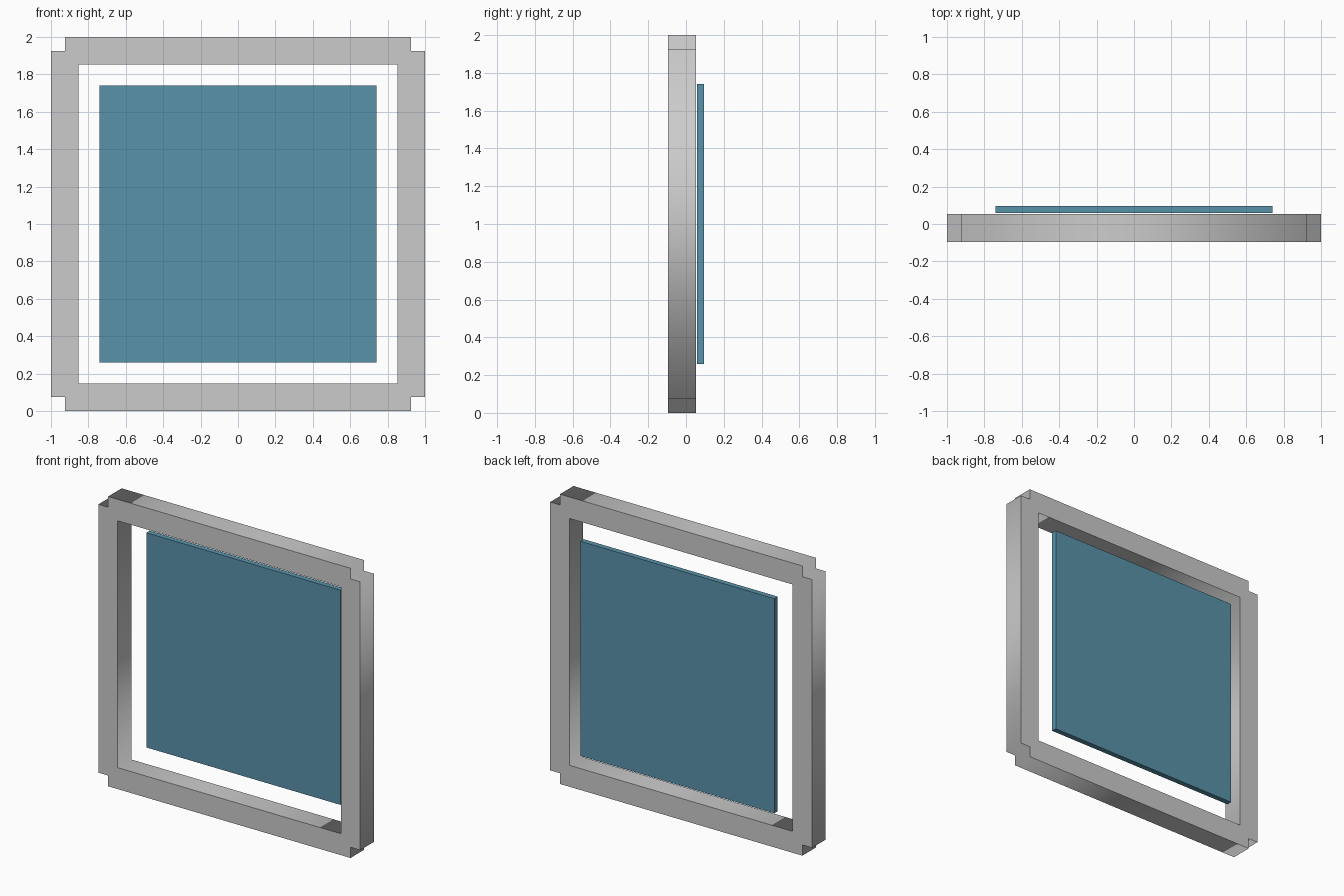
import bpy

if "Cube" in bpy.data.objects:
    bpy.data.objects.remove(bpy.data.objects["Cube"])

BAR = 0.148            # square section of the frame bars
HALF = BAR / 2         # corner notch size
Y_FRONT, Y_BACK = -0.095, 0.095


def add_loop(curve, points):
    s = curve.splines.new('POLY')
    s.points.add(len(points) - 1)
    for p, (x, z) in zip(s.points, points):
        p.co = (x, z, 0, 1)
    s.use_cyclic_u = True


# Frame: notched outline with a square opening, extruded in depth
curve = bpy.data.curves.new("frame", 'CURVE')
curve.dimensions = '2D'
curve.fill_mode = 'BOTH'
curve.extrude = BAR / 2

n = 1 - HALF
corner = [(1, n), (n, n), (n, 1)]
outer = []
for _ in range(4):
    outer += corner
    corner = [(-z, x) for x, z in corner]   # quarter turn to the next corner
add_loop(curve, outer)

i = 1 - BAR
add_loop(curve, [(i, i), (-i, i), (-i, -i), (i, -i)])

frame = bpy.data.objects.new("frame", curve)
bpy.context.collection.objects.link(frame)
frame.rotation_euler.x = 1.5707963
frame.location = (0, Y_FRONT + BAR / 2, 1)
bpy.ops.object.select_all(action='DESELECT')
frame.select_set(True)
bpy.context.view_layer.objects.active = frame
bpy.ops.object.convert(target='MESH')

# Blue panel floating just behind the frame
depth = 0.037
bpy.ops.mesh.primitive_cube_add(size=1, location=(0, Y_BACK - depth / 2, 1))
panel = bpy.context.object
panel.name = "panel"
panel.scale = (1.482, depth, 1.482)
mat = bpy.data.materials.new("blue")
mat.diffuse_color = (0.1, 0.29, 0.4, 1)
mat.use_nodes = True
mat.node_tree.nodes["Principled BSDF"].inputs["Base Color"].default_value = mat.diffuse_color
panel.data.materials.append(mat)
